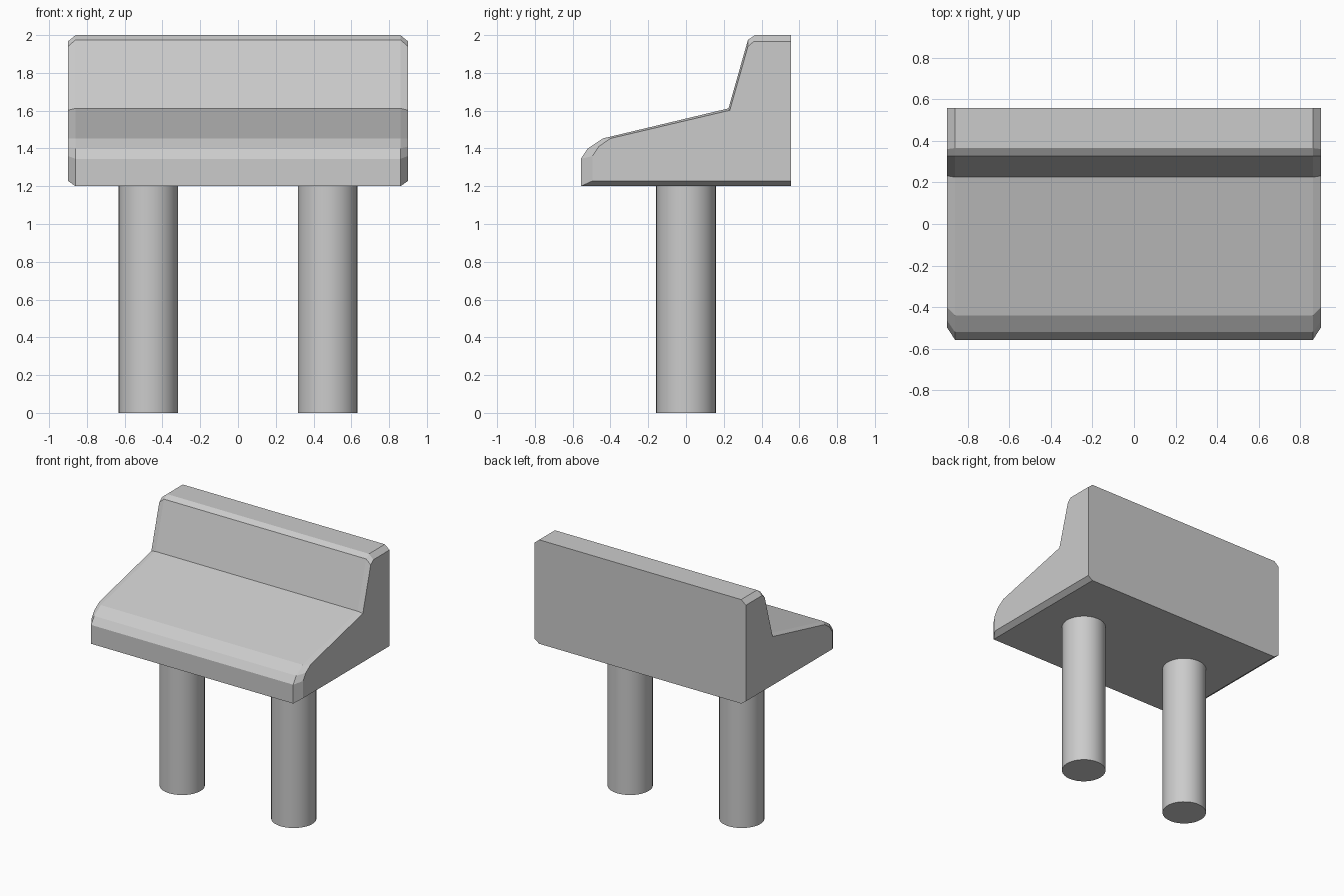
import bpy, bmesh

if "Cube" in bpy.data.objects:
    bpy.data.objects.remove(bpy.data.objects["Cube"])

# Bench body: full profile, and the smaller profile of the chamfered ends (y, z)
FULL = [(-0.557, 1.20), (-0.557, 1.345), (-0.52, 1.40), (-0.44, 1.453), (0.225, 1.612),
        (0.328, 1.975), (0.365, 2.0), (0.557, 2.0), (0.557, 1.20)]
END = [(-0.495, 1.228), (-0.495, 1.36), (-0.462, 1.41), (-0.40, 1.453), (0.232, 1.602),
       (0.328, 1.94), (0.36, 1.967), (0.557, 1.967), (0.557, 1.228)]

bm = bmesh.new()
rings = [[bm.verts.new((x, y, z)) for y, z in prof]
         for x, prof in ((-0.90, END), (-0.86, FULL), (0.86, FULL), (0.90, END))]
n = len(FULL)
for a, b in zip(rings, rings[1:]):
    for i in range(n):
        j = (i + 1) % n
        bm.faces.new((a[i], a[j], b[j], b[i]))
bm.faces.new(rings[0])
bm.faces.new(rings[-1])
bmesh.ops.recalc_face_normals(bm, faces=bm.faces)
mesh = bpy.data.meshes.new("bench_seat")
bm.to_mesh(mesh)
bm.free()
bpy.context.collection.objects.link(bpy.data.objects.new("bench_seat", mesh))

# Two round posts
for side, x in (("left", -0.475), ("right", 0.475)):
    bpy.ops.mesh.primitive_cylinder_add(vertices=32, radius=0.158, depth=1.2, location=(x, 0, 0.6))
    post = bpy.context.object
    post.name = side + "_post"
    bpy.ops.object.shade_smooth_by_angle()
